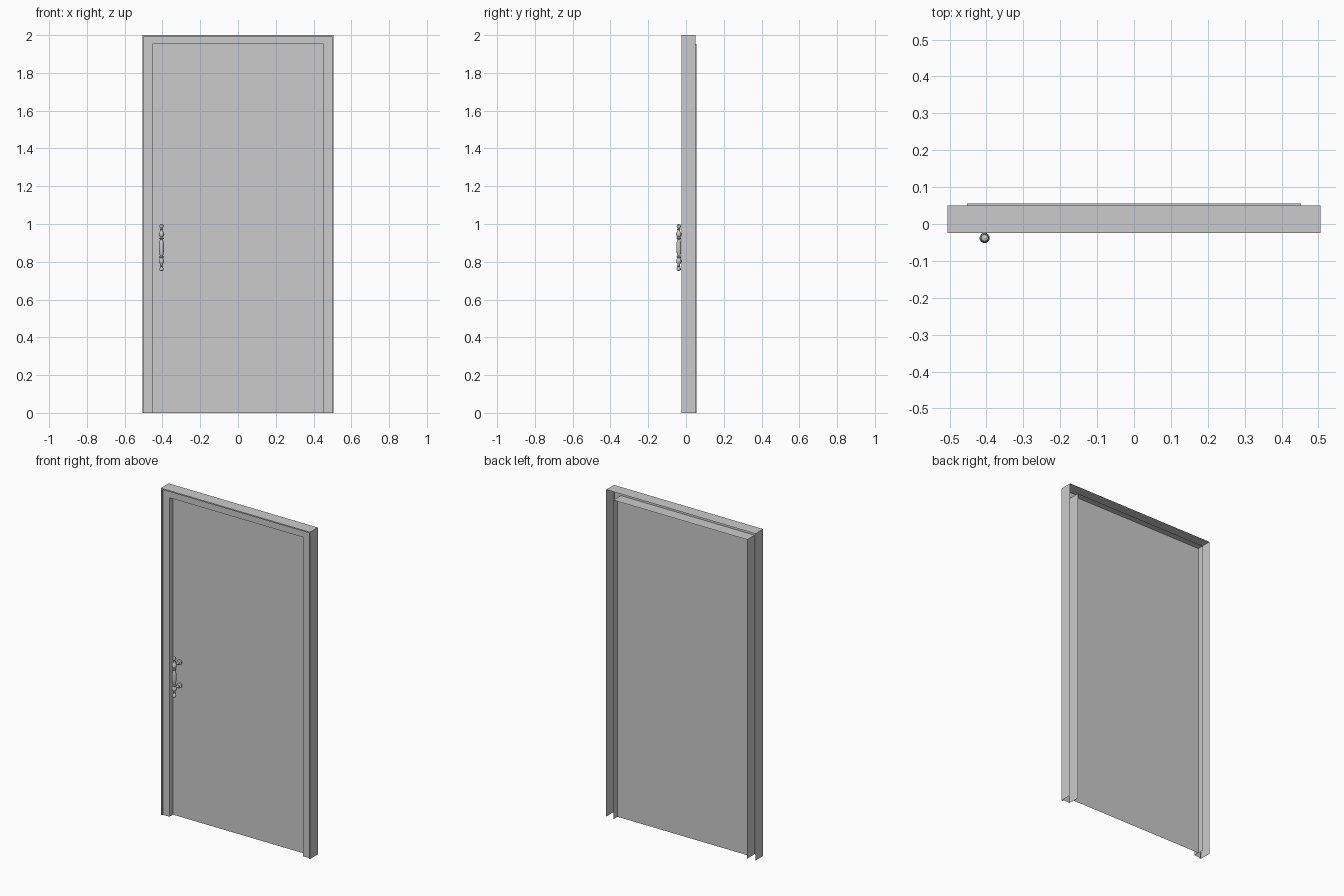
import bpy, bmesh, math
from mathutils import Matrix

if "Cube" in bpy.data.objects:
    bpy.data.objects.remove(bpy.data.objects["Cube"])


def finish(name, bm, smooth=False):
    bmesh.ops.recalc_face_normals(bm, faces=bm.faces)
    me = bpy.data.meshes.new(name)
    bm.to_mesh(me)
    bm.free()
    ob = bpy.data.objects.new(name, me)
    bpy.context.collection.objects.link(ob)
    if smooth:
        bpy.context.view_layer.objects.active = ob
        ob.select_set(True)
        bpy.ops.object.shade_smooth_by_angle(angle=math.radians(40))
        ob.select_set(False)
    return ob


def top_of(w):
    return 2.0 - (0.505 - w) * 0.92


def sweep_frame(name, profile):
    """Sweep a (half width, y) section up one side, over the head and down."""
    bm = bmesh.new()
    rows = []
    for w, y in profile:
        h = top_of(w)
        rows.append([bm.verts.new((x, y, z))
                     for x, z in ((-w, 0), (-w, h), (w, h), (w, 0))])
    for a, b in zip(rows, rows[1:]):
        for i in range(3):
            bm.faces.new((a[i], a[i + 1], b[i + 1], b[i]))
    return finish(name, bm)


def lathe(name, profile, matrix, sides=16):
    bm = bmesh.new()
    rings = []
    for r, z in profile:
        rings.append([bm.verts.new((r * math.cos(2 * math.pi * i / sides),
                                    r * math.sin(2 * math.pi * i / sides), z))
                      for i in range(sides)])
    for a, b in zip(rings, rings[1:]):
        for i in range(sides):
            j = (i + 1) % sides
            bm.faces.new((a[i], a[j], b[j], b[i]))
    bm.faces.new(rings[0])
    bm.faces.new(rings[-1])
    bm.transform(matrix)
    return finish(name, bm, smooth=True)


# Folded sheet frame: outer wall, narrow lip, front face, deep inner wall
W = 0.4525
sweep_frame("door_frame", [(0.505, 0.05), (0.505, -0.025), (0.497, -0.025),
                           (0.497, -0.017), (W, -0.017), (W, 0.055)])

# Door leaf set midway in the inner wall
bm = bmesh.new()
bm.faces.new([bm.verts.new((x, 0.017, z)) for x, z in
              ((-W, 0), (W, 0), (W, top_of(W)), (-W, top_of(W)))])
finish("door_leaf", bm)

# Turned grip, symmetric about its middle
half = [(0.0125, 0.0), (0.0125, 0.018), (0.0105, 0.032), (0.008, 0.044),
        (0.012, 0.048), (0.012, 0.052), (0.008, 0.056), (0.011, 0.060),
        (0.0138, 0.068), (0.0138, 0.074), (0.011, 0.082), (0.007, 0.087),
        (0.006, 0.094), (0.009, 0.098), (0.006, 0.102), (0.010, 0.108),
        (0.0115, 0.114), (0.009, 0.121), (0.002, 0.125)]
HX, HY, HZ = -0.405, -0.038, 0.875
grip = [(r, -z) for r, z in reversed(half[1:])] + half
lathe("handle_grip", grip, Matrix.Translation((HX, HY, HZ)))

# Two posts with roses fixing the grip to the leaf
post = [(0.006, 0.0), (0.006, 0.03), (0.009, 0.034), (0.007, 0.038),
        (0.007, 0.042), (0.015, 0.047), (0.015, 0.055)]
for tag, s in (("upper", 1), ("lower", -1)):
    lathe("handle_post_" + tag, post,
          Matrix.Translation((HX, HY, HZ + s * 0.071))
          @ Matrix.Rotation(-math.pi / 2, 4, 'X'))
